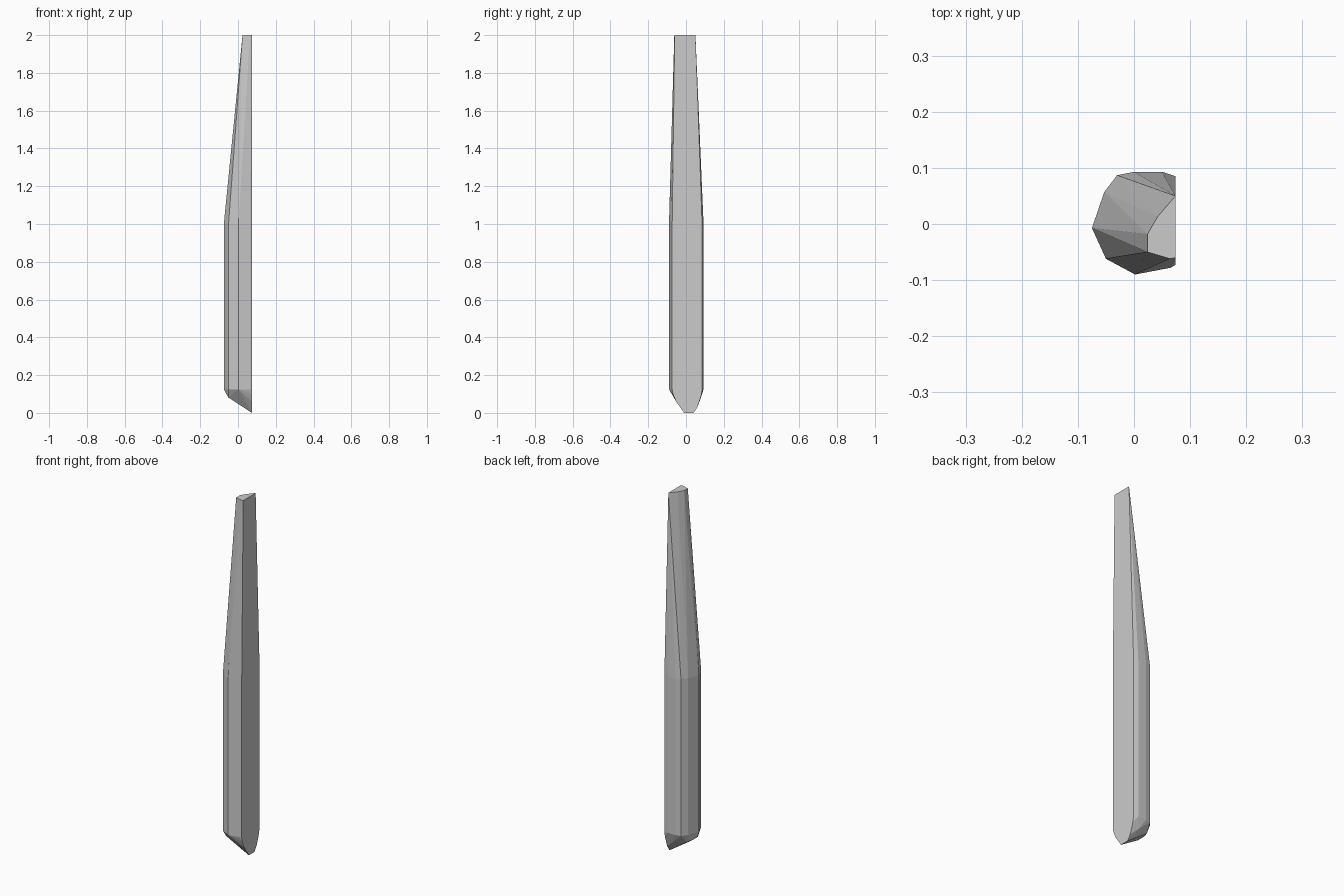
import bpy, bmesh

if "Cube" in bpy.data.objects:
    bpy.data.objects.remove(bpy.data.objects["Cube"])

# Cross-section of the straight shaft (flat side at +x)
shaft = [(0.074, 0.085), (0.05, 0.093), (0.0, 0.093), (-0.03, 0.087),
         (-0.053, 0.057), (-0.075, -0.007), (-0.05, -0.062), (0.002, -0.09),
         (0.065, -0.078), (0.074, -0.073)]

# Narrow section at the top of the taper
tip = [(0.074, 0.05), (0.042, 0.013), (0.024, -0.018), (0.024, -0.05),
       (0.064, -0.062), (0.074, -0.06)]

# Chamfered foot: rounded end of the flat side, then the sloped back edge
foot_flat = [(-0.01, 0.0), (0.04, 0.0), (0.06, 0.03), (0.08, 0.09),
             (-0.052, 0.06), (-0.069, 0.1)]
foot_back = [(-0.052, -0.03, 0.082), (-0.052, 0.02, 0.082),
             (-0.04, 0.05, 0.08), (0.03, 0.075, 0.07)]

points = [(x, y, z) for z in (0.125, 1.0) for x, y in shaft]
points += [(x, y, 2.0) for x, y in tip]
points += [(0.074, y, z) for y, z in foot_flat] + foot_back


def hull_object(name, pts):
    bm = bmesh.new()
    for p in pts:
        bm.verts.new(p)
    result = bmesh.ops.convex_hull(bm, input=bm.verts[:])
    loose = [v for v in bm.verts if not v.link_faces]
    bmesh.ops.delete(bm, geom=loose, context='VERTS')
    bmesh.ops.dissolve_limit(bm, angle_limit=0.01, verts=bm.verts[:],
                             edges=bm.edges[:])
    bmesh.ops.recalc_face_normals(bm, faces=bm.faces[:])
    mesh = bpy.data.meshes.new(name)
    bm.to_mesh(mesh)
    bm.free()
    obj = bpy.data.objects.new(name, mesh)
    bpy.context.collection.objects.link(obj)
    return obj


# Faceted tapering half-log plank
hull_object("tapered_plank", points)
